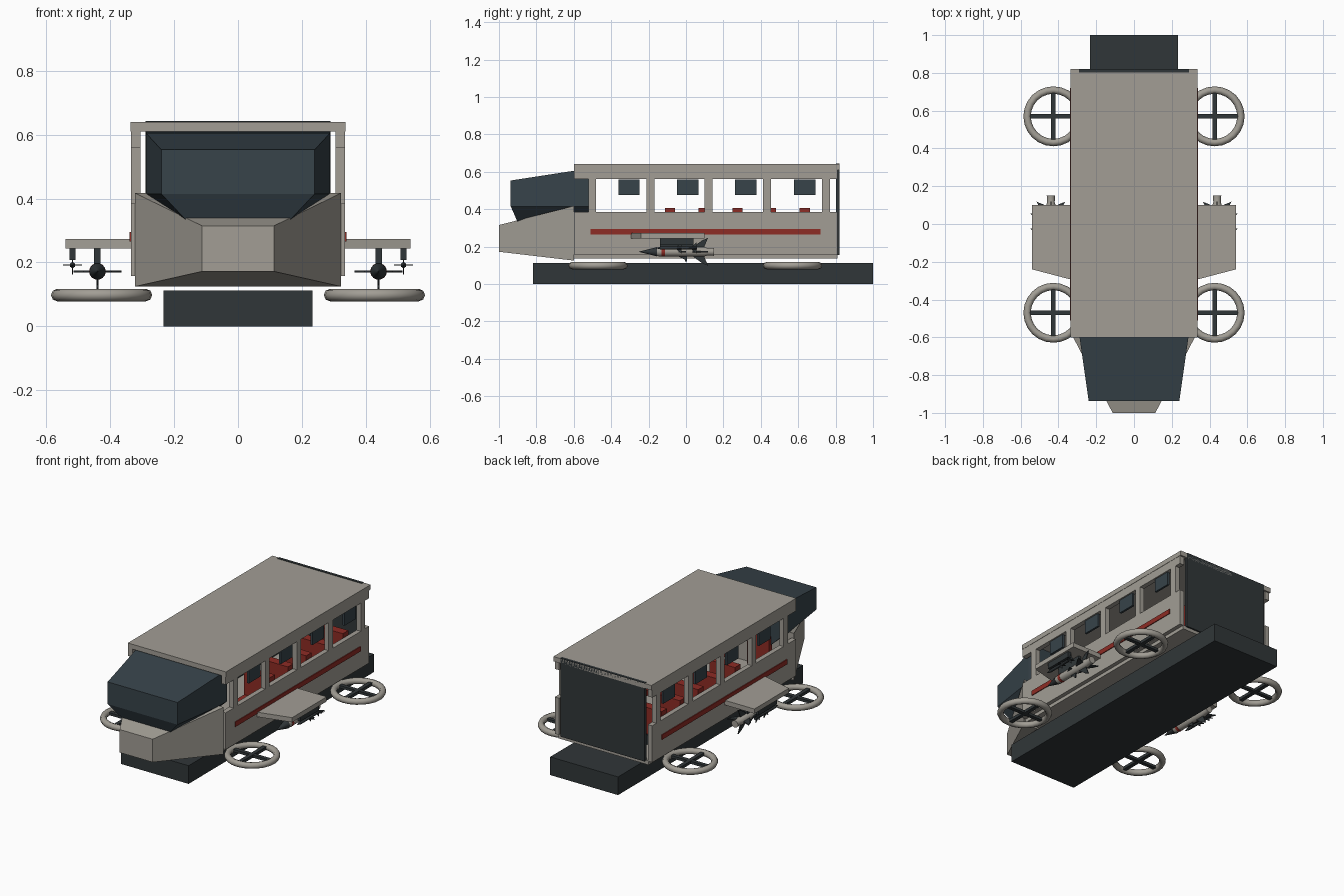
import bpy, bmesh
from math import pi, cos, sin, radians
from mathutils import Vector

if "Cube" in bpy.data.objects:
    bpy.data.objects.remove(bpy.data.objects["Cube"])


def mat(name, rgb):
    m = bpy.data.materials.new(name)
    m.diffuse_color = (*rgb, 1)
    m.use_nodes = True
    m.node_tree.nodes["Principled BSDF"].inputs["Base Color"].default_value = m.diffuse_color
    return m


HULL = mat("warm_grey", (0.36, 0.34, 0.30))
DARK = mat("charcoal", (0.030, 0.037, 0.040))
GLASS = mat("dark_glass", (0.038, 0.056, 0.068))
RED = mat("red", (0.27, 0.025, 0.018))


def finish(bm, name, m):
    bmesh.ops.recalc_face_normals(bm, faces=bm.faces)
    me = bpy.data.meshes.new(name)
    bm.to_mesh(me)
    bm.free()
    me.materials.append(m)
    ob = bpy.data.objects.new(name, me)
    bpy.context.collection.objects.link(ob)
    return ob


def hull(name, pts, m):
    bm = bmesh.new()
    for p in pts:
        bm.verts.new(p)
    bmesh.ops.convex_hull(bm, input=bm.verts)
    bmesh.ops.dissolve_limit(bm, angle_limit=0.01, verts=bm.verts, edges=bm.edges)
    return finish(bm, name, m)


def box(name, x, y, z, m):
    return hull(name, [(a, b, c) for a in x for b in y for c in z], m)


def mirrored(ob):
    md = ob.modifiers.new("mirror", 'MIRROR')
    md.use_bisect_axis = (False, False, False)
    md.use_mirror_merge = False
    return ob


def rect(hx, y, z0, z1):
    return [(s * hx, y, z) for s in (-1, 1) for z in (z0, z1)]


def lathe(name, profile, cx, cz, m, n=14):
    # profile of (y, radius) turned round a y-axis line
    pts = [bmesh.new()]
    bm = pts[0]
    rings = [[bm.verts.new((cx + r * cos(2 * pi * i / n), y, cz + r * sin(2 * pi * i / n)))
              for i in range(n)] for y, r in profile]
    for a, b in zip(rings, rings[1:]):
        for i in range(n):
            bm.faces.new((a[i], a[(i + 1) % n], b[(i + 1) % n], b[i]))
    bm.faces.new(rings[0])
    bm.faces.new(rings[-1])
    ob = mirrored(finish(bm, name, m))
    bpy.context.view_layer.objects.active = ob
    ob.select_set(True)
    bpy.ops.object.shade_smooth_by_angle(angle=radians(35))
    ob.select_set(False)
    return ob


def fins(name, cx, cz, outline, t=0.003):
    # four crossed fins from a (y, radius) outline
    for k in range(4):
        d = Vector((cos(k * pi / 2), 0, sin(k * pi / 2)))
        n = Vector((-d.z, 0, d.x)) * t
        c = Vector((cx, 0, cz))
        mirrored(hull(name, [c + d * r + Vector((0, y, 0)) + s * n
                             for y, r in outline for s in (-1, 1)], DARK))


# base and floor
box("base_block", (-.233, .233), (-.818, 1.0), (0, .113), DARK)
box("floor", (-.31, .31), (-.6, .81), (.135, .16), HULL)

# body shell
box("roof", (-.337, .337), (-.6, .82), (.61, .64), HULL)
mirrored(box("lower_wall", (.305, .335), (-.6, .81), (.157, .385), HULL))
mirrored(box("upper_rail", (.305, .335), (-.6, .81), (.56, .61), HULL))
for y0 in (-.522, -.21, .1, .412, .727):
    mirrored(box("window_pillar", (.305, .335), (y0, y0 + .042), (.385, .56), HULL))
for yc in (-.305, .01, .32, .635):
    mirrored(box("window_pane", (.315, .328), (yc - .057, yc + .057), (.475, .558), GLASS))
mirrored(box("red_stripe", (.33, .34), (-.51, .72), (.265, .295), RED))
box("rear_door", (-.29, .29), (.803, .82), (.155, .643), DARK)

# nose and cockpit glass
hull("nose", rect(.113, -1, .172, .315) + rect(.322, -.6, .125, .417), HULL)
hull("cockpit_glass", rect(.24, -.937, .415, .553) + rect(.288, -.6, .415, .605)
     + rect(.29, -.52, .415, .609)
     + [(s * x, y, .33) for s in (-1, 1) for x, y in ((.16, -.9), (.2, -.52))], GLASS)

# passenger seats
for k in range(5):
    y = -.085 + .18 * k
    mirrored(box("seat_back", (.12, .295), (y - .027, y + .027), (.24, .405), RED))
    mirrored(box("seat_cushion", (.12, .295), (y - .12, y - .02), (.22, .255), RED))
    mirrored(box("seat_base", (.15, .27), (y - .09, y), (.16, .22), DARK))
mirrored(box("pilot_seat_back", (.07, .22), (-.53, -.5), (.2, .4), RED))

# wings
mirrored(hull("wing", [(x, y, z) for z in (.244, .273)
                       for x, y in ((.33, .1), (.54, .1), (.54, -.24), (.33, -.295))], HULL))

# large missiles under the wings
cx, cz = .44, .172
mirrored(box("large_pylon", (.43, .45), (-.14, .04), (.19, .246), DARK))
lathe("missile_body", [(-.165, .022), (-.145, .025), (.1, .025), (.115, .02), (.15, .022)], cx, cz, HULL)
lathe("missile_nose", [(-.25, .001), (-.2, .014), (-.155, .0255)], cx, cz, DARK)
lathe("missile_band", [(-.13, .0262), (-.112, .0262)], cx, cz, RED)
fins("missile_tail_fin", cx, cz, [(.03, .02), (.095, .02), (.118, .075), (.085, .06)])
fins("missile_mid_fin", cx, cz, [(-.05, .02), (.0, .02), (.0, .045)])

# small missiles at the wing tips
sx, sz = .518, .192
mirrored(box("small_pylon", (.508, .528), (-.14, .04), (.208, .246), DARK))
lathe("small_missile", [(-.16, .001), (-.13, .009), (.06, .009)], sx, sz, DARK, 10)
for y in (-.05, .03):
    fins("small_missile_fin", sx, sz, [(y, .007), (y + .025, .007), (y + .025, .03)], .0015)

# lift fans
for y in (.57, -.47):
    for s in (-1, 1):
        bpy.ops.mesh.primitive_torus_add(location=(s * .427, y, .098), major_radius=.139,
                                         minor_radius=.0195, major_segments=24, minor_segments=8)
        ring = bpy.context.object
        ring.name = "fan_ring"
        ring.data.materials.append(HULL)
        bpy.ops.object.shade_smooth_by_angle(angle=radians(50))
        ring.select_set(False)
    mirrored(box("fan_spoke", (.302, .552), (y - .012, y + .012), (.09, .106), DARK))
    mirrored(box("fan_spoke", (.415, .439), (y - .125, y + .125), (.089, .107), DARK))
    # thin strut line up to the missile rack
mirrored(box("fan_mount", (.437, .443), (-.005, .005), (.12, .16), DARK))
